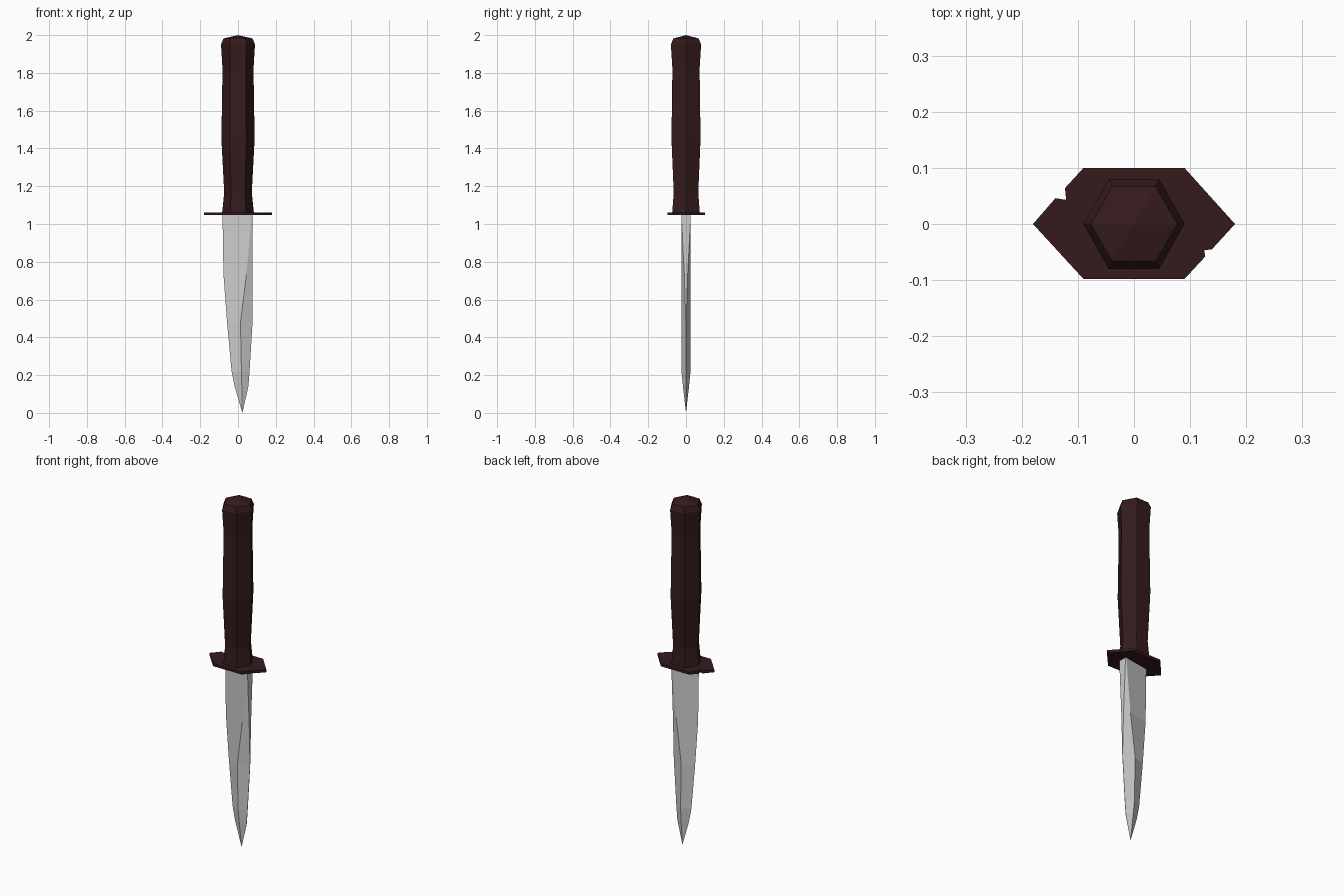
import bpy, bmesh
from math import cos, sin, pi

if "Cube" in bpy.data.objects:
    bpy.data.objects.remove(bpy.data.objects["Cube"])


def make_object(name, bm, material=None):
    bmesh.ops.remove_doubles(bm, verts=bm.verts, dist=0.0005)
    bmesh.ops.recalc_face_normals(bm, faces=bm.faces)
    mesh = bpy.data.meshes.new(name)
    bm.to_mesh(mesh)
    bm.free()
    obj = bpy.data.objects.new(name, mesh)
    bpy.context.collection.objects.link(obj)
    if material:
        mesh.materials.append(material)
    return obj


def loft(name, rings, tip, material=None):
    """Skin equal-sized rings, cap the first and close the last to a tip."""
    bm = bmesh.new()
    loops = [[bm.verts.new(p) for p in ring] for ring in rings]
    n = len(loops[0])
    for a, b in zip(loops, loops[1:]):
        for i in range(n):
            j = (i + 1) % n
            bm.faces.new((a[i], a[j], b[j], b[i]))
    bm.faces.new(loops[0])
    end = bm.verts.new(tip)
    for i in range(n):
        bm.faces.new((loops[-1][i], loops[-1][(i + 1) % n], end))
    return make_object(name, bm, material)


wood = bpy.data.materials.new("dark_red_wood")
wood.diffuse_color = (0.035, 0.011, 0.012, 1)
wood.use_nodes = True
wood.node_tree.nodes["Principled BSDF"].inputs["Base Color"].default_value = wood.diffuse_color

# Six-sided grip with a flared base and pommel: z, half width, half depth
grip = [(1.06, 0.084, 0.073), (1.165, 0.073, 0.065), (1.45, 0.088, 0.077),
        (1.82, 0.082, 0.072), (1.95, 0.09, 0.08), (1.982, 0.077, 0.067)]
loft("handle",
     [[(rx * cos(i * pi / 3), ry * sin(i * pi / 3) / sin(pi / 3), z)
       for i in range(6)] for z, rx, ry in grip],
     (0, 0, 2.0), wood)

# Flat guard with a chipped nick on two of its edges
outline = [(0.18, 0), (0.09, 0.1), (-0.09, 0.1), (-0.123, 0.064),
           (-0.121, 0.043), (-0.14, 0.046), (-0.18, 0), (-0.09, -0.098),
           (0.09, -0.098), (0.127, -0.058), (0.125, -0.047), (0.139, -0.045)]
bm = bmesh.new()
face = bm.faces.new([bm.verts.new((x, y, 1.047)) for x, y in outline])
top = bmesh.ops.extrude_face_region(bm, geom=[face], use_keep_orig=True)["geom"]
bmesh.ops.translate(bm, vec=(0, 0, 0.015),
                    verts=[v for v in top if isinstance(v, bmesh.types.BMVert)])
make_object("guard", bm, wood)

# Blade: z, cutting edge x, ridge x, ridge half depth, spine x, spine half depth
sections = [(1.05, -0.082, 0.072, 0.025, 0.077, 0.025),
            (0.735, -0.077, 0.045, 0.025, 0.077, 0.009),
            (0.48, -0.058, 0.013, 0.025, 0.077, 0.001),
            (0.22, -0.034, 0.018, 0.024, 0.061, 0.001),
            (0.14, -0.018, 0.02, 0.016, 0.055, 0.001)]
loft("blade",
     [[(xe, 0, z), (xr, -yr, z), (xs, -ys, z), (xs, ys, z), (xr, yr, z)]
      for z, xe, xr, yr, xs, ys in sections],
     (0.023, 0, 0))
